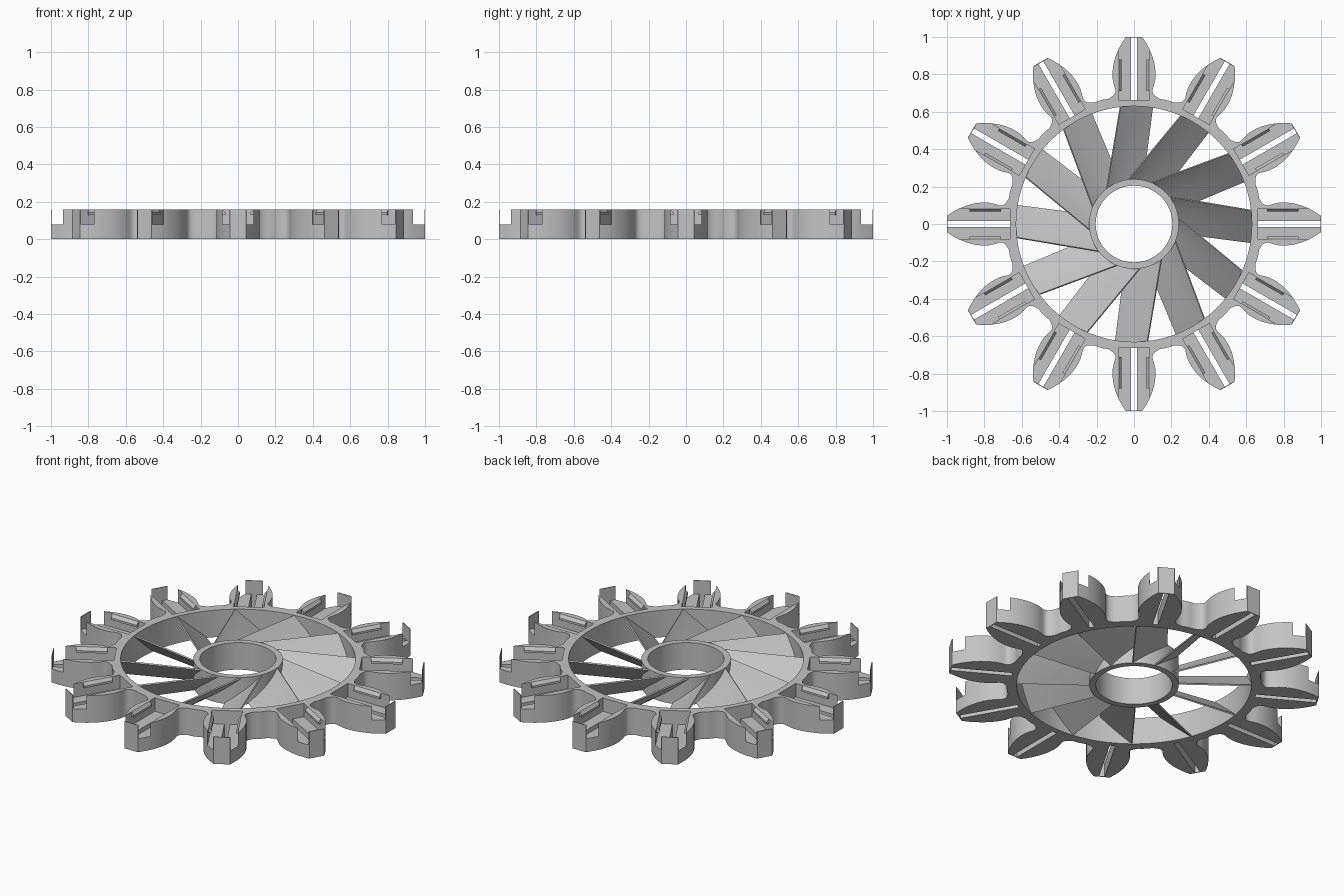
import bpy
import bmesh
from math import cos, sin, pi, radians
from mathutils import Matrix, Vector

TEETH = 12
HEIGHT = 0.16
FLOOR = 0.08

if "Cube" in bpy.data.objects:
    bpy.data.objects.remove(bpy.data.objects["Cube"])

grey = bpy.data.materials.new("light_grey")
grey.use_nodes = True
grey.diffuse_color = (0.55, 0.55, 0.55, 1)
grey.node_tree.nodes["Principled BSDF"].inputs["Base Color"].default_value = grey.diffuse_color


def add_object(name, bm):
    bmesh.ops.recalc_face_normals(bm, faces=bm.faces)
    mesh = bpy.data.meshes.new(name)
    bm.to_mesh(mesh)
    bm.free()
    mesh.materials.append(grey)
    obj = bpy.data.objects.new(name, mesh)
    bpy.context.collection.objects.link(obj)
    return obj


def activate(obj):
    bpy.ops.object.select_all(action='DESELECT')
    obj.select_set(True)
    bpy.context.view_layer.objects.active = obj


def smooth(obj):
    activate(obj)
    bpy.ops.object.shade_smooth_by_angle(angle=radians(30))


def extrude(bm, points, offset):
    """Extrude a closed 3D outline along offset."""
    face = bm.faces.new([bm.verts.new(p) for p in points])
    new = bmesh.ops.extrude_face_region(bm, geom=[face])["geom"]
    verts = [g for g in new if isinstance(g, bmesh.types.BMVert)]
    bmesh.ops.translate(bm, verts=verts, vec=offset)


def turn(i):
    return Matrix.Rotation(2 * pi * i / TEETH, 4, 'Z')


def repeated(name, shapes):
    """One object holding every (outline, offset) shape at each tooth."""
    bm = bmesh.new()
    for i in range(TEETH):
        for points, offset in shapes:
            extrude(bm, [turn(i) @ Vector(p) for p in points], turn(i) @ Vector(offset))
    return add_object(name, bm)


def box(half_x, y0, y1, z0, z1):
    outline = [(-half_x, y0, z0), (half_x, y0, z0), (half_x, y1, z0), (-half_x, y1, z0)]
    return outline, (0, 0, z1 - z0)


def circle(radius, z, count=120):
    return [(radius * cos(2 * pi * k / count), radius * sin(2 * pi * k / count), z)
            for k in range(count)]


def cut(obj, cutter):
    cutter.hide_render = True
    mod = obj.modifiers.new("cut", 'BOOLEAN')
    mod.operation = 'DIFFERENCE'
    mod.solver = 'EXACT'
    mod.object = cutter
    activate(obj)
    bpy.ops.object.modifier_apply(modifier=mod.name)
    bpy.data.objects.remove(cutter)


# Toothed rim: half tooth from tip to root, mirrored and repeated
half = [(0.044, 1.0), (0.065, 0.968), (0.083, 0.935), (0.099, 0.895), (0.11, 0.855),
        (0.115, 0.815), (0.114, 0.775), (0.107, 0.742), (0.1, 0.722), (0.099, 0.705),
        (0.106, 0.691), (0.12, 0.68), (0.14, 0.668)]
root = [(0.685 * sin(radians(a)), 0.685 * cos(radians(a))) for a in (13.5, 15)]
tooth = half + root[:1]
sector = [(-x, y) for x, y in reversed(tooth)] + tooth + root[1:]
outline = []
for i in range(TEETH):
    outline += [turn(-i) @ Vector((x, y, 0)) for x, y in sector]
bm = bmesh.new()
extrude(bm, outline, (0, 0, HEIGHT))
rim = add_object("toothed_rim", bm)

# Bore, tooth pockets (leaving a thin tip wall) and through slots
bm = bmesh.new()
extrude(bm, circle(0.63, -0.1), (0, 0, 0.4))
cut(rim, add_object("bore_cutter", bm))
cut(rim, repeated("pocket_cutter", [box(0.082, 0.662, 0.996, FLOOR, 0.3)]))
cut(rim, repeated("slot_cutter", [box(0.015, 0.662, 0.996, -0.1, 0.12)]))
smooth(rim)

# Bevelled clips along both pocket walls
clip = [(0.084, HEIGHT), (0.081, HEIGHT), (0.067, 0.142), (0.067, 0.13), (0.084, 0.13)]
repeated("pocket_clips", [([(s * x, 0.71, z) for x, z in clip], (0, 0.17, 0)) for s in (-1, 1)])

# Central hub tube
bm = bmesh.new()
loops = [[bm.verts.new(p) for p in circle(r, z, 72)]
         for r, z in ((0.205, 0), (0.24, 0), (0.24, HEIGHT), (0.205, HEIGHT))]
for a, b in zip(loops, loops[1:] + loops[:1]):
    for k in range(72):
        n = (k + 1) % 72
        bm.faces.new((a[k], a[n], b[n], b[k]))
smooth(add_object("hub", bm))

# Twisted fan blades, ruled from hub arc to rim arc
STEPS = 10
bm = bmesh.new()
for i in range(TEETH):
    rows = []
    for v in range(STEPS + 1):
        t = v / STEPS
        a_in = radians(131 + (78 - 131) * t)
        a_out = radians(96.5 + (81 - 96.5) * t)
        z = 0.156 - 0.152 * t
        inner = Vector((0.228 * cos(a_in), 0.228 * sin(a_in), z))
        outer = Vector((0.637 * cos(a_out), 0.637 * sin(a_out), z))
        rows.append([bm.verts.new(turn(i) @ inner.lerp(outer, u / STEPS))
                     for u in range(STEPS + 1)])
    for a, b in zip(rows, rows[1:]):
        for u in range(STEPS):
            bm.faces.new((a[u], a[u + 1], b[u + 1], b[u]))
blades = add_object("fan_blades", bm)
solid = blades.modifiers.new("thickness", 'SOLIDIFY')
solid.thickness = 0.008
solid.offset = 0
activate(blades)
bpy.ops.object.modifier_apply(modifier=solid.name)
smooth(blades)
